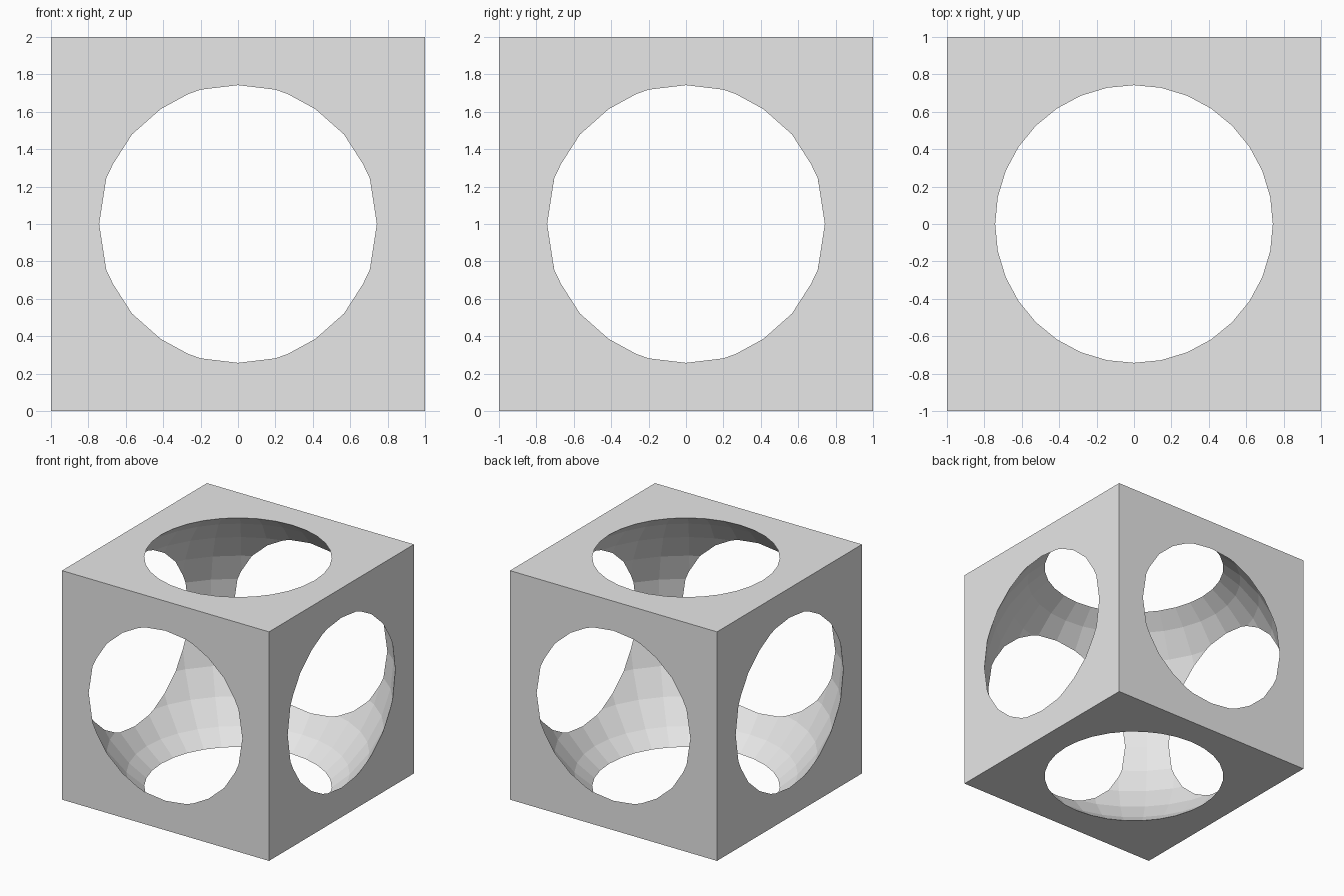
import bpy

default_cube = bpy.data.objects.get("Cube")
if default_cube:
    bpy.data.objects.remove(default_cube, do_unlink=True)

# Single plain grey
grey = bpy.data.materials.new("plain_grey")
grey.use_nodes = True
colour = (0.8, 0.8, 0.8, 1.0)
grey.diffuse_color = colour
grey.node_tree.nodes["Principled BSDF"].inputs["Base Color"].default_value = colour

# Solid block
bpy.ops.mesh.primitive_cube_add(size=2, location=(0, 0, 1))
block = bpy.context.object
block.name = "hollow_block"
block.data.materials.append(grey)

# Faceted sphere, wider than the block, opens a round hole in every side
bpy.ops.mesh.primitive_uv_sphere_add(segments=32, ring_count=16, radius=1.25,
                                     location=(0, 0, 1))
cutter = bpy.context.object
cutter.name = "sphere_cutter"
cutter.data.materials.append(grey)
cutter.hide_render = True

# Carve the hollow, then discard the cutter
carve = block.modifiers.new("carve_hollow", 'BOOLEAN')
carve.operation = 'DIFFERENCE'
carve.solver = 'EXACT'
carve.object = cutter
bpy.ops.object.select_all(action='DESELECT')
block.select_set(True)
bpy.context.view_layer.objects.active = block
bpy.ops.object.modifier_apply(modifier=carve.name)
bpy.data.objects.remove(cutter, do_unlink=True)
bpy.ops.object.shade_flat()
